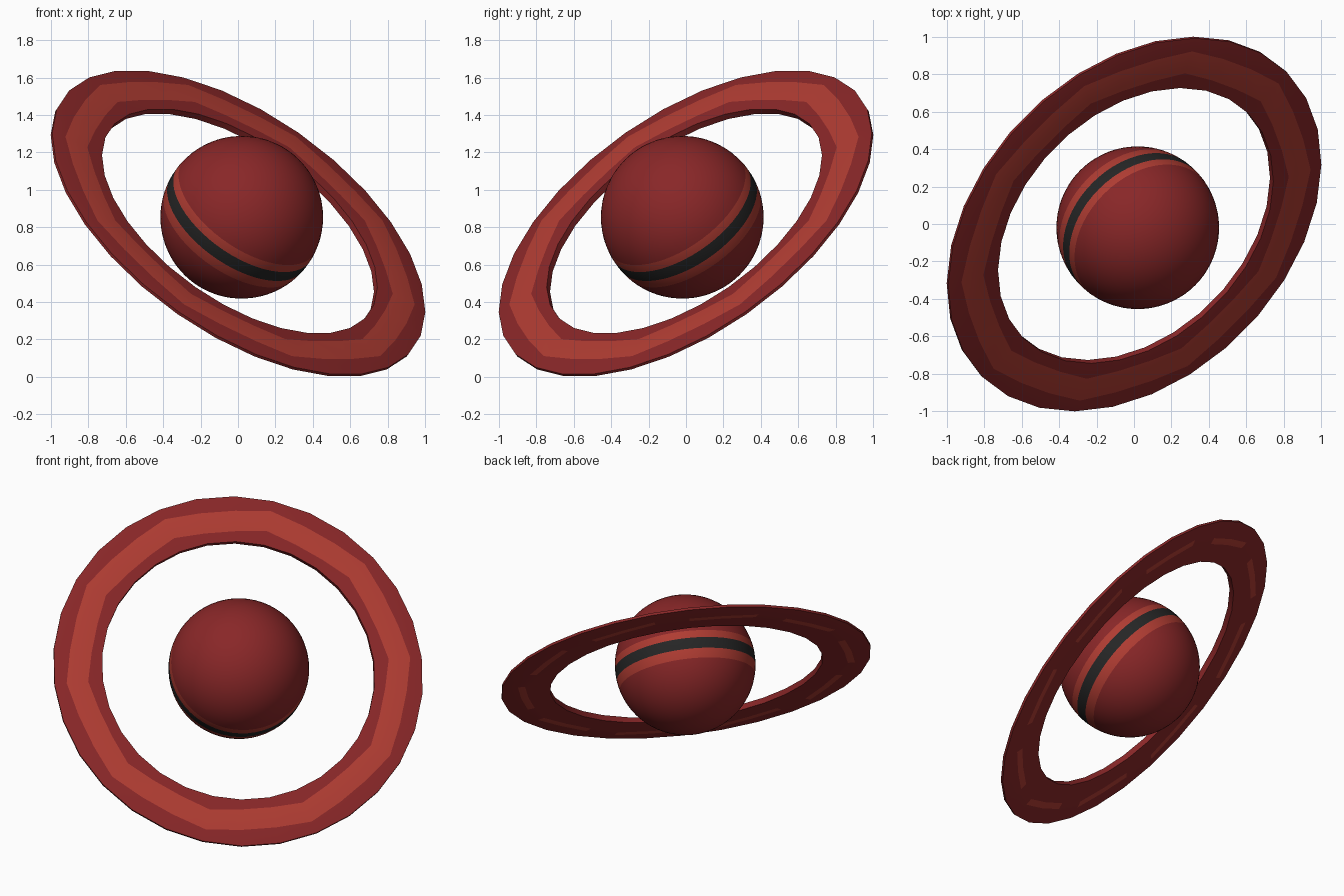
import bpy, bmesh, math
from mathutils import Vector

cube = bpy.data.objects.get("Cube")
if cube:
    bpy.data.objects.remove(cube, do_unlink=True)


def material(name, rgb):
    mat = bpy.data.materials.new(name)
    mat.use_nodes = True
    mat.diffuse_color = (*rgb, 1)
    mat.node_tree.nodes["Principled BSDF"].inputs["Base Color"].default_value = (*rgb, 1)
    return mat


PALETTE = [
    material("deep red", (0.25, 0.02, 0.021)),
    material("light red", (0.43, 0.045, 0.032)),
    material("charcoal", (0.019, 0.019, 0.019)),
]
RED, LIGHT, DARK = range(3)
AXIS = Vector((0.5, -0.5, math.sqrt(0.5)))


def finish(name, bm, location, angle):
    """Turn the bmesh into an object whose z axis follows the tilted axis."""
    bmesh.ops.recalc_face_normals(bm, faces=bm.faces)
    mesh = bpy.data.meshes.new(name)
    bm.to_mesh(mesh)
    bm.free()
    for mat in PALETTE:
        mesh.materials.append(mat)
    obj = bpy.data.objects.new(name, mesh)
    bpy.context.collection.objects.link(obj)
    obj.location = location
    obj.rotation_euler = AXIS.to_track_quat('Z', 'Y').to_euler()
    bpy.ops.object.select_all(action='DESELECT')
    obj.select_set(True)
    bpy.context.view_layer.objects.active = obj
    bpy.ops.object.shade_smooth_by_angle(angle=math.radians(angle))
    return obj


def polar(r, turn, z):
    a = math.tau * turn
    return (r * math.cos(a), r * math.sin(a), z)


# Planet: stacked latitude circles, with extra cuts at the stripe edges
RADIUS = 0.435
STRIPES = [-0.11, -0.05, 0.02, 0.068]
heights = [RADIUS * math.sin(math.radians(lat)) for lat in range(-85, 90, 5)]
heights = [h for h in heights if not STRIPES[0] - 0.012 < h < STRIPES[-1] + 0.012]
heights = sorted(heights + STRIPES + [-0.08, -0.015, 0.045])
SIDES = 56

bm = bmesh.new()
rows = [[bm.verts.new(polar(math.sqrt(RADIUS ** 2 - h * h), i / SIDES, h))
         for i in range(SIDES)] for h in heights]
for low, high in zip(rows, rows[1:]):
    for i in range(SIDES):
        j = (i + 1) % SIDES
        face = bm.faces.new((low[i], low[j], high[j], high[i]))
        z = (low[i].co.z + high[i].co.z) / 2
        if STRIPES[1] < z < STRIPES[2]:
            face.material_index = DARK
        elif STRIPES[0] < z < STRIPES[3]:
            face.material_index = LIGHT
for row, z in ((rows[0], -RADIUS), (rows[-1], RADIUS)):
    pole = bm.verts.new((0, 0, z))
    for i in range(SIDES):
        bm.faces.new((row[i], row[(i + 1) % SIDES], pole))
finish("planet", bm, (0.02, -0.02, 0.853), 40)

# Ring: thin flat section swept round, with a wavering painted band
SEGMENTS = 30
SECTION = [(0.85, -0.018), (0.85, 0.018), (0.925, 0.022), (1.06, 0.022),
           (1.152, 0.008), (1.152, -0.008), (1.04, -0.022), (0.995, -0.022)]
TOP_BAND, UNDER_BAND = 2, 6

bm = bmesh.new()
loops = []
for i in range(SEGMENTS):
    waver = 0.018 if i % 3 == 0 else -0.008
    loop = []
    for k, (r, h) in enumerate(SECTION):
        on_band = k in (TOP_BAND, TOP_BAND + 1, UNDER_BAND, UNDER_BAND + 1)
        loop.append(bm.verts.new(polar(r + waver * on_band, i / SEGMENTS, h)))
    loops.append(loop)
for i in range(SEGMENTS):
    a, b = loops[i], loops[(i + 1) % SEGMENTS]
    for k in range(len(SECTION)):
        n = (k + 1) % len(SECTION)
        face = bm.faces.new((a[k], a[n], b[n], b[k]))
        # the underside band is broken into dashes
        if k == TOP_BAND or (k == UNDER_BAND and i % 3):
            face.material_index = LIGHT
finish("planet_ring", bm, (0, 0, 0.82), 25)
